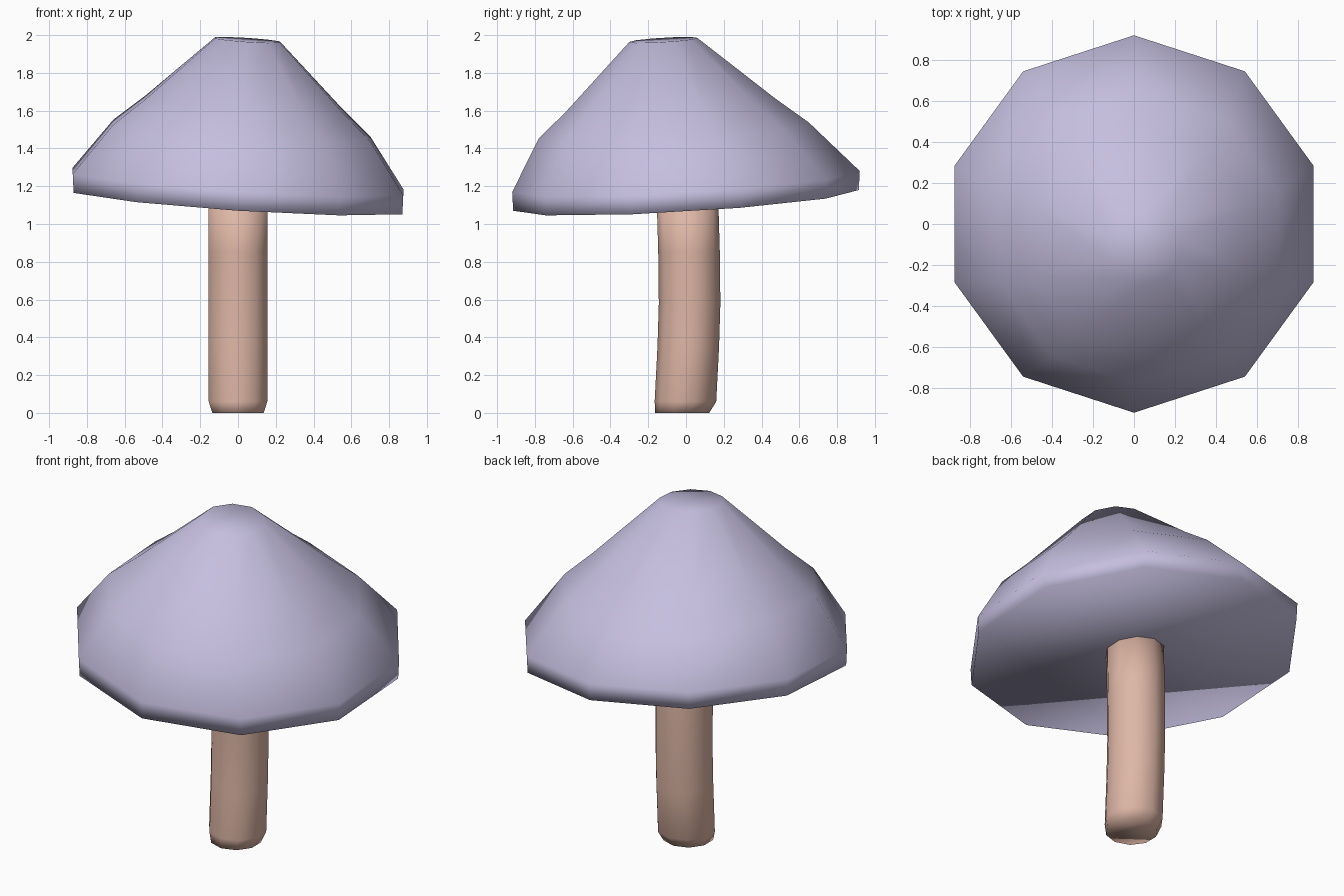
import bpy, bmesh, math

if "Cube" in bpy.data.objects:
    bpy.data.objects.remove(bpy.data.objects["Cube"])

SIDES = 10


def lofted(name, rings, slope, color):
    """Skin decagon rings (cx, cy, z, radius), each tilted by slope (dz/dx, dz/dy)."""
    bm = bmesh.new()
    loops = []
    for cx, cy, z, r in rings:
        loop = []
        for i in range(SIDES):
            a = math.pi / 2 + i * math.tau / SIDES
            x, y = cx + r * math.cos(a), cy + r * math.sin(a)
            loop.append(bm.verts.new((x, y, z + slope[0] * x + slope[1] * y)))
        loops.append(loop)
    for low, high in zip(loops, loops[1:]):
        for i in range(SIDES):
            j = (i + 1) % SIDES
            bm.faces.new((low[i], low[j], high[j], high[i]))
    bm.faces.new(loops[0][::-1])
    bm.faces.new(loops[-1])
    bmesh.ops.recalc_face_normals(bm, faces=bm.faces)
    for f in bm.faces:
        f.smooth = True
    mesh = bpy.data.meshes.new(name)
    bm.to_mesh(mesh)
    bm.free()
    mat = bpy.data.materials.new(name + "_color")
    mat.diffuse_color = color
    mat.use_nodes = True
    mat.node_tree.nodes["Principled BSDF"].inputs["Base Color"].default_value = mat.diffuse_color
    mesh.materials.append(mat)
    obj = bpy.data.objects.new(name, mesh)
    bpy.context.collection.objects.link(obj)
    return obj


# Tilted cap: flat underside, rim band, dome and small flat top
lofted("mushroom_cap", [
    (0.0, 0.0, 1.125, 0.915),
    (0.0, 0.0, 1.225, 0.92),
    (0.02, -0.065, 1.50, 0.715),
    (0.03, -0.08, 1.64, 0.55),
    (0.05, -0.12, 1.985, 0.18),
], (-0.065, 0.06), (0.56, 0.52, 0.74, 1))

# Slightly bowed stem with a bevelled foot
lofted("mushroom_stem", [
    (0.0, -0.02, 0.0, 0.143),
    (0.0, -0.003, 0.06, 0.163),
    (0.0, 0.012, 0.35, 0.163),
    (0.0, 0.019, 0.58, 0.163),
    (0.0, 0.016, 0.85, 0.163),
    (0.0, 0.007, 1.16, 0.163),
], (0, 0), (0.73, 0.47, 0.38, 1))
